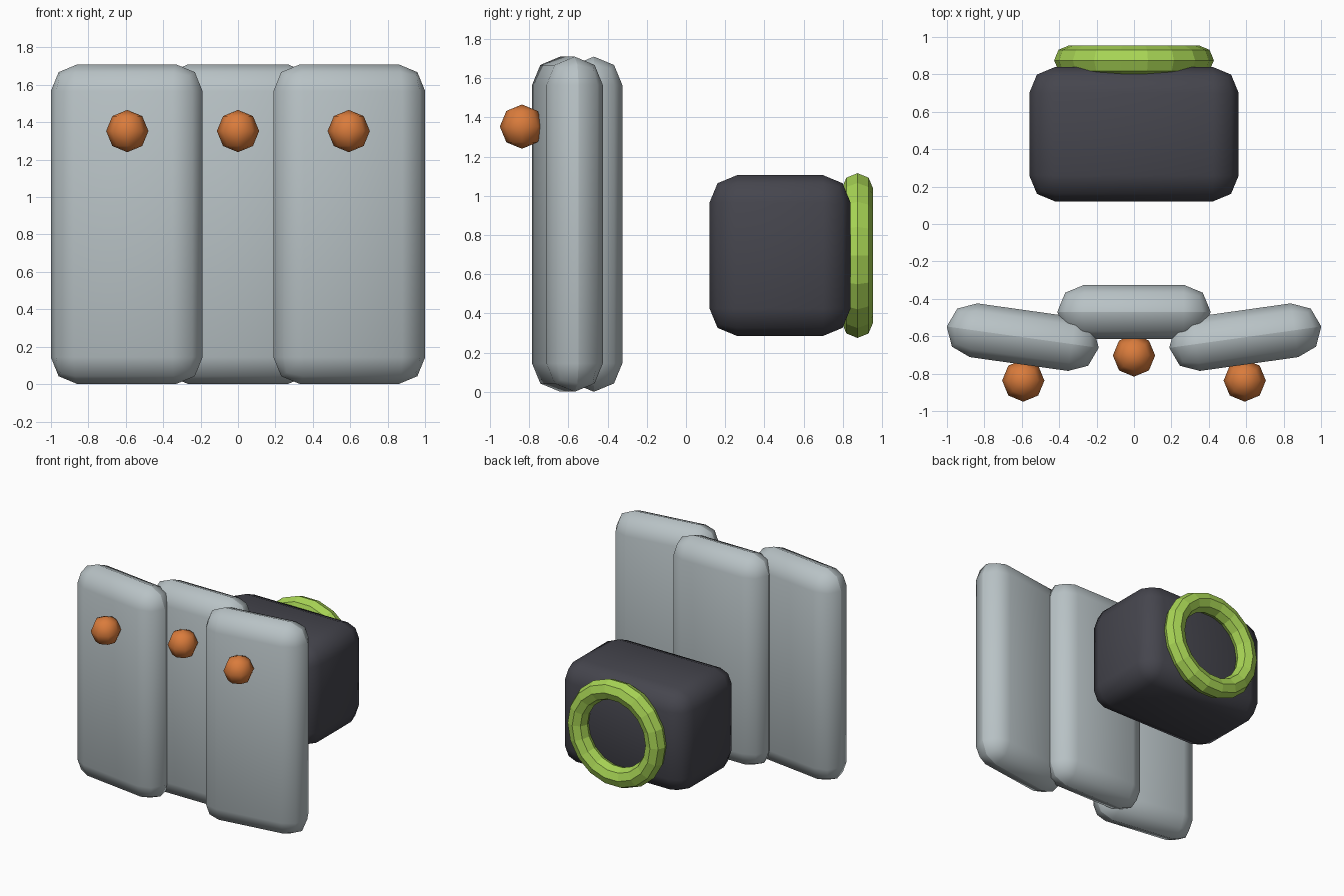
import bpy, math
from mathutils import Vector

if "Cube" in bpy.data.objects:
    bpy.data.objects.remove(bpy.data.objects["Cube"])


def material(name, rgb):
    m = bpy.data.materials.new(name)
    m.diffuse_color = (*rgb, 1)
    m.use_nodes = True
    m.node_tree.nodes["Principled BSDF"].inputs["Base Color"].default_value = m.diffuse_color
    return m


GREY = material("pale grey", (0.48, 0.54, 0.56))
DARK = material("charcoal", (0.06, 0.06, 0.075))
GREEN = material("lime green", (0.39, 0.66, 0.09))
ORANGE = material("orange", (0.70, 0.20, 0.045))


def finish(name, mat, smooth=True):
    ob = bpy.context.object
    ob.name = name
    ob.data.materials.append(mat)
    if smooth:
        bpy.ops.object.shade_smooth()
    return ob


def rounded_box(name, mat, loc, size, bevel, turn=0):
    bpy.ops.mesh.primitive_cube_add(size=1, location=loc)
    ob = bpy.context.object
    ob.scale = size
    bpy.ops.object.transform_apply(location=False, rotation=False, scale=True)
    ob.rotation_euler.z = turn
    finish(name, mat)
    b = ob.modifiers.new("rounding", 'BEVEL')
    b.width = bevel
    b.segments = 2
    b.limit_method = 'NONE'
    return ob


# Three upright panels, the outer two angled, each with a round knob in front
for side, name in ((-1, "left"), (0, "middle"), (1, "right")):
    y = -0.605 if side else -0.47
    rounded_box(name + "_panel", GREY, (0.595 * side, y, 0.855),
                (0.82, 0.29, 1.71), 0.1445, math.radians(8) * side)
    bpy.ops.mesh.primitive_uv_sphere_add(
        segments=8, ring_count=4, radius=0.113,
        location=(0.592 * side, -0.837 if side else -0.703, 1.353))
    finish(name + "_knob", ORANGE)

# Body block behind the panels
rounded_box("body_block", DARK, (0, 0.48, 0.695), (1.12, 0.72, 0.82), 0.14)

# Ring on the rear face of the block
bpy.ops.mesh.primitive_torus_add(
    major_segments=18, minor_segments=8, major_radius=0.347, minor_radius=0.08,
    location=(0, 0.875, 0.695), rotation=(math.pi / 2, 0, 0))
finish("rear_ring", GREEN, smooth=False)
